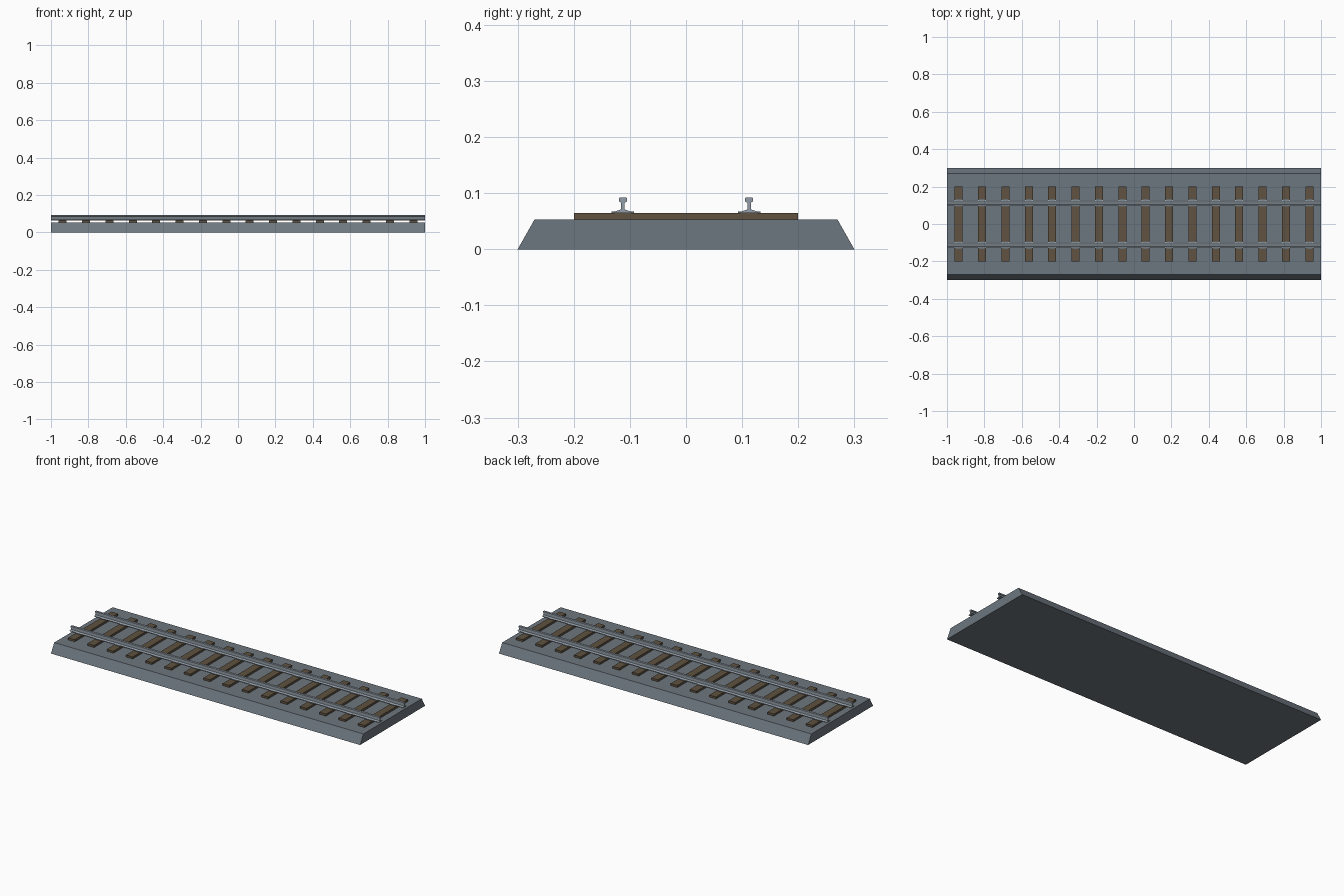
import bpy
import bmesh

cube = bpy.data.objects.get("Cube")
if cube:
    bpy.data.objects.remove(cube, do_unlink=True)


def material(name, rgb):
    m = bpy.data.materials.new(name)
    m.use_nodes = True
    m.diffuse_color = (*rgb, 1)
    m.node_tree.nodes["Principled BSDF"].inputs["Base Color"].default_value = (*rgb, 1)
    return m


gravel = material("gravel grey", (0.155, 0.185, 0.215))
wood = material("sleeper brown", (0.115, 0.085, 0.052))
steel = material("rail steel", (0.29, 0.34, 0.39))
iron = material("plate iron", (0.14, 0.165, 0.185))


def extrude_x(name, half, length, mat, x=0, y=0):
    """Mirror a half profile of (y, z) points and extrude it along x."""
    outline = half + [(-py, pz) for py, pz in reversed(half)]
    bm = bmesh.new()
    face = bm.faces.new([bm.verts.new((-length / 2, py, pz)) for py, pz in outline])
    new = bmesh.ops.extrude_face_region(bm, geom=[face])["geom"]
    verts = [v for v in new if isinstance(v, bmesh.types.BMVert)]
    bmesh.ops.translate(bm, vec=(length, 0, 0), verts=verts)
    bmesh.ops.recalc_face_normals(bm, faces=bm.faces)
    mesh = bpy.data.meshes.new(name)
    bm.to_mesh(mesh)
    bm.free()
    mesh.materials.append(mat)
    obj = bpy.data.objects.new(name, mesh)
    obj.location = (x, y, 0)
    bpy.context.collection.objects.link(obj)
    return obj


GAUGE = 0.1125
SLEEPERS = 16
PITCH = 2 / SLEEPERS

# Ballast bed with sloping shoulders
extrude_x("ballast_bed", [(0.3, 0), (0.27, 0.053)], 2, gravel)

# Rails: foot, web and head
rail_half = [(0.015, 0.065), (0.015, 0.067), (0.003, 0.071), (0.003, 0.083),
             (0.007, 0.085), (0.007, 0.091), (0.006, 0.092)]
for side, y in (("front", -GAUGE), ("back", GAUGE)):
    extrude_x(side + "_rail", rail_half, 2, steel, y=y)

# Sleepers, each carrying a fastening plate under both rails
for i in range(SLEEPERS):
    x = -1 + PITCH * (i + 0.5)
    extrude_x(f"sleeper_{i + 1}", [(0.2, 0.053), (0.2, 0.065)], 0.043, wood, x)
    for side, y in (("front", -GAUGE), ("back", GAUGE)):
        extrude_x(f"{side}_rail_plate_{i + 1}", [(0.02, 0.063), (0.02, 0.0675)],
                  0.03, iron, x, y)
